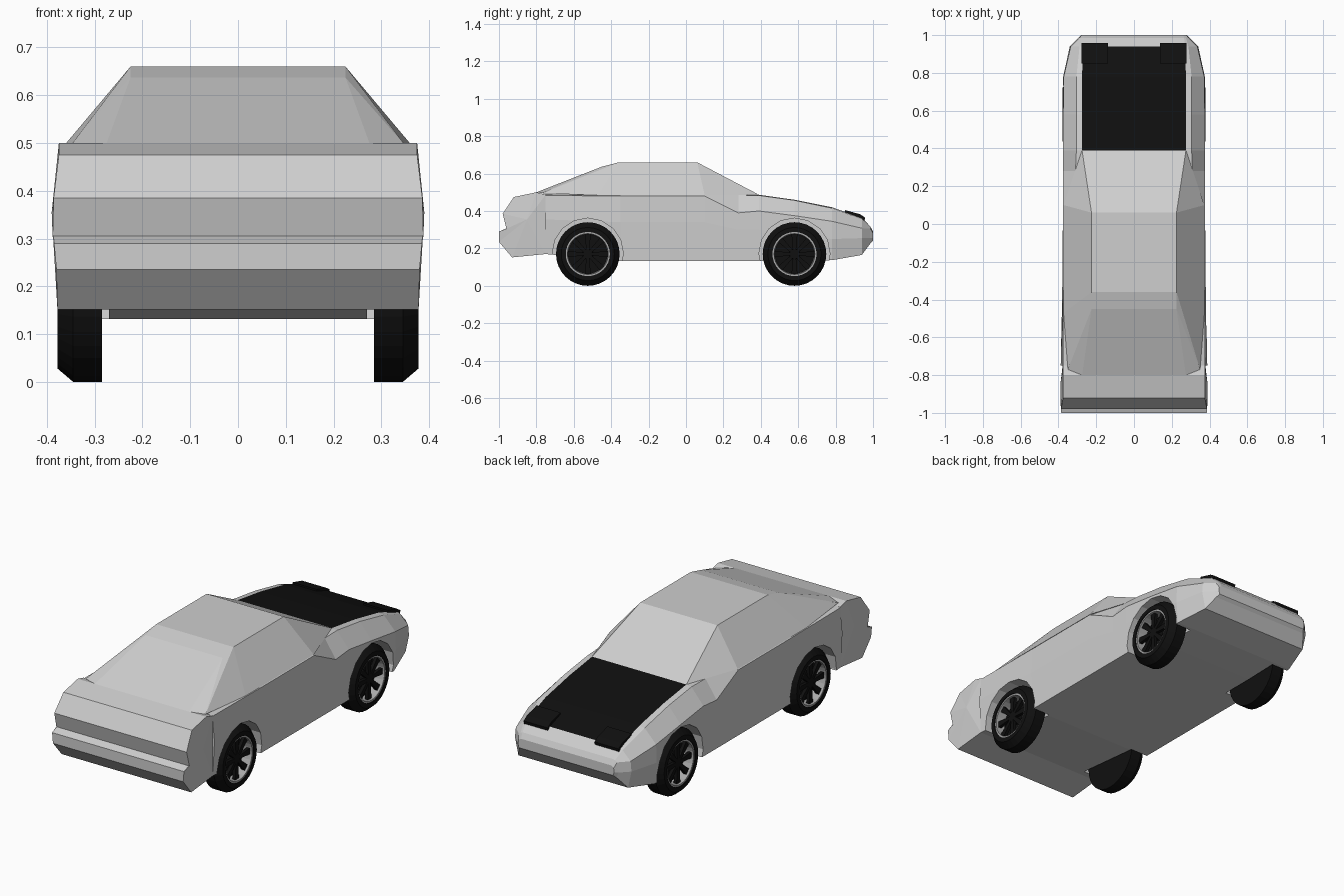
import bpy, bmesh, math
from mathutils import Vector

if "Cube" in bpy.data.objects:
    bpy.data.objects.remove(bpy.data.objects["Cube"])


def material(name, rgb):
    m = bpy.data.materials.new(name)
    m.diffuse_color = (*rgb, 1)
    m.use_nodes = True
    m.node_tree.nodes["Principled BSDF"].inputs["Base Color"].default_value = m.diffuse_color
    return m


PAINT = material("light grey paint", (0.62, 0.62, 0.62))
BLACK = material("black", (0.005, 0.005, 0.005))
METAL = material("rim grey", (0.4, 0.4, 0.4))


def finish(name, bm, *mats):
    bmesh.ops.recalc_face_normals(bm, faces=bm.faces[:])
    me = bpy.data.meshes.new(name)
    bm.to_mesh(me)
    bm.free()
    for m in mats:
        me.materials.append(m)
    ob = bpy.data.objects.new(name, me)
    bpy.context.collection.objects.link(ob)
    return ob


def hull(name, pts, mat, mirror=True):
    bm = bmesh.new()
    for x, y, z in pts:
        bm.verts.new((x, y, z))
        if mirror:
            bm.verts.new((-x, y, z))
    res = bmesh.ops.convex_hull(bm, input=bm.verts[:])
    junk = set(res["geom_interior"]) | set(res["geom_unused"])
    bmesh.ops.delete(bm, geom=[g for g in junk if isinstance(g, bmesh.types.BMVert)], context='VERTS')
    return finish(name, bm, mat)


# Lower body: half sections (x, z) from hood edge to sill, at stations along y
SECTIONS = [
    (-.75, (.275, .49), (.35, .49), (.375, .483), (.388, .355), (.378, .17)),
    (-.35, (.275, .485), (.35, .485), (.375, .48), (.38, .34), (.372, .132)),
    (.10, (.275, .485), (.365, .485), (.375, .48), (.376, .34), (.372, .132)),
    (.28, (.275, .485), (.31, .485), (.375, .39), (.376, .30), (.372, .132)),
    (.39, (.275, .487), (.305, .483), (.375, .40), (.376, .30), (.372, .132)),
    (.58, (.275, .46), (.305, .457), (.375, .375), (.376, .28), (.372, .132)),
    (.78, (.275, .42), (.305, .415), (.372, .345), (.375, .25), (.365, .137)),
    (.94, (.27, .365), (.288, .355), (.335, .308), (.34, .255), (.32, .165)),
    (.985, (.265, .318), (.275, .315), (.288, .307), (.295, .255), (.285, .225)),
    (1.0, (.262, .29), (.27, .285), (.278, .28), (.28, .257), (.275, .24)),
]
bm = bmesh.new()
rings = []
for y, *half in SECTIONS:
    loop = [(-x, z) for x, z in reversed(half)] + list(half)
    rings.append([bm.verts.new((x, y, z)) for x, z in loop])
n = len(rings[0])
for a, b, sec in zip(rings, rings[1:], SECTIONS):
    for i in range(n):
        j = (i + 1) % n
        f = bm.faces.new((a[i], a[j], b[j], b[i]))
        # black hood panel
        if i == n // 2 - 1 and .38 < sec[0] < .9:
            f.material_index = 1
bm.faces.new(rings[0])
bm.faces.new(rings[-1])
body = finish("body", bm, PAINT, BLACK)

# Wheel arches cut from the body
AXLES = (-.525, .58)


def lathe(name, profile, cx, cy, cz, side, segs, mat, closed=False):
    """Revolve (x, radius) points about the x axis."""
    bm = bmesh.new()
    rows = []
    for x, r in profile:
        rows.append([bm.verts.new((cx + side * x,
                                   cy + r * math.cos(2 * math.pi * k / segs),
                                   cz + r * math.sin(2 * math.pi * k / segs))) for k in range(segs)])
    pairs = list(zip(rows, rows[1:]))
    if closed == "ring":
        pairs.append((rows[-1], rows[0]))
    for a, b in pairs:
        for k in range(segs):
            l = (k + 1) % segs
            bm.faces.new((a[k], a[l], b[l], b[k]))
    if closed == "caps":
        bm.faces.new(rows[0])
        bm.faces.new(rows[-1])
    return finish(name, bm, mat)


for y in AXLES:
    for s in (-1, 1):
        cutter = lathe("arch_cutter", [(.27, .19), (.6, .19)], 0, y, .172, s, 16, PAINT, "caps")
        cutter.hide_render = True
        mod = body.modifiers.new("arch", 'BOOLEAN')
        mod.operation = 'DIFFERENCE'
        mod.solver = 'EXACT'
        mod.object = cutter
        bpy.context.view_layer.objects.active = body
        bpy.ops.object.modifier_apply(modifier=mod.name)
        bpy.data.objects.remove(cutter)

# Tail: side profile (y, z, half width) with a slight bulge on each flank
TAIL = [(-.75, .487, .375), (-.80, .50, .375), (-.92, .475, .375), (-.98, .385, .386),
        (-.96, .305, .388), (-1.0, .29, .385), (-1.0, .235, .38), (-.93, .152, .378), (-.75, .17, .378)]
bm = bmesh.new()
left, right = ([bm.verts.new((s * w, y, z)) for y, z, w in TAIL] for s in (-1, 1))
for i in range(len(TAIL)):
    j = (i + 1) % len(TAIL)
    bm.faces.new((left[i], left[j], right[j], right[i]))
for s, row in ((-1, left), (1, right)):
    c = bm.verts.new((s * .39, -.85, .355))
    for i in range(len(row)):
        bm.faces.new((row[i], row[(i + 1) % len(row)], c))
finish("tail", bm, PAINT)

# Cabin with roof, sloping screens and side windows
hull("cabin", [(.225, .06, .66), (.225, -.36, .66), (.225, -.45, .637),
               (.275, .39, .487), (.372, .10, .484), (.373, -.47, .484),
               (.35, -.77, .495), (.275, -.80, .50)], PAINT)

# Headlight covers
for s, side in ((-1, "left"), (1, "right")):
    hull(side + "_headlight", [(s * x, y, z) for x in (.137, .277)
                               for y, z in ((.85, .405), (.93, .383), (.958, .365), (.95, .325), (.85, .34))],
         BLACK, False)

# Wheels: tyre, rim barrel, dark backing and spokes
for y, end in zip(AXLES, ("rear", "front")):
    for s, side in ((-1, "left"), (1, "right")):
        tag = end + "_" + side
        lathe(tag + "_tyre", [(.285, .10), (.285, .17), (.345, .17), (.378, .142), (.378, .118), (.345, .118)],
              0, y, .17, s, 32, BLACK, "ring")
        lathe(tag + "_rim", [(.36, .119), (.374, .119), (.374, .109), (.32, .105), (.32, .119)],
              0, y, .17, s, 32, METAL, "ring")
        lathe(tag + "_backing", [(.285, .11), (.322, .11)], 0, y, .17, s, 32, BLACK, "caps")
        lathe(tag + "_hub", [(.32, .03), (.362, .025)], 0, y, .17, s, 16, BLACK, "caps")
        bm = bmesh.new()
        for k in range(8):
            a = 2 * math.pi * k / 8
            u = Vector((0, math.cos(a), math.sin(a)))
            v = Vector((0, -math.sin(a), math.cos(a)))
            o = Vector((0, y, .17))
            faces = [[bm.verts.new(o + Vector((s * x, 0, 0)) + u * r + v * w)
                      for r, w in ((.015, -.008), (.108, -.016), (.108, .016), (.015, .008))]
                     for x in (.345, .362)]
            p, q = faces
            bm.faces.new(p)
            bm.faces.new(q)
            for i in range(4):
                j = (i + 1) % 4
                bm.faces.new((p[i], p[j], q[j], q[i]))
        finish(tag + "_spokes", bm, BLACK)
